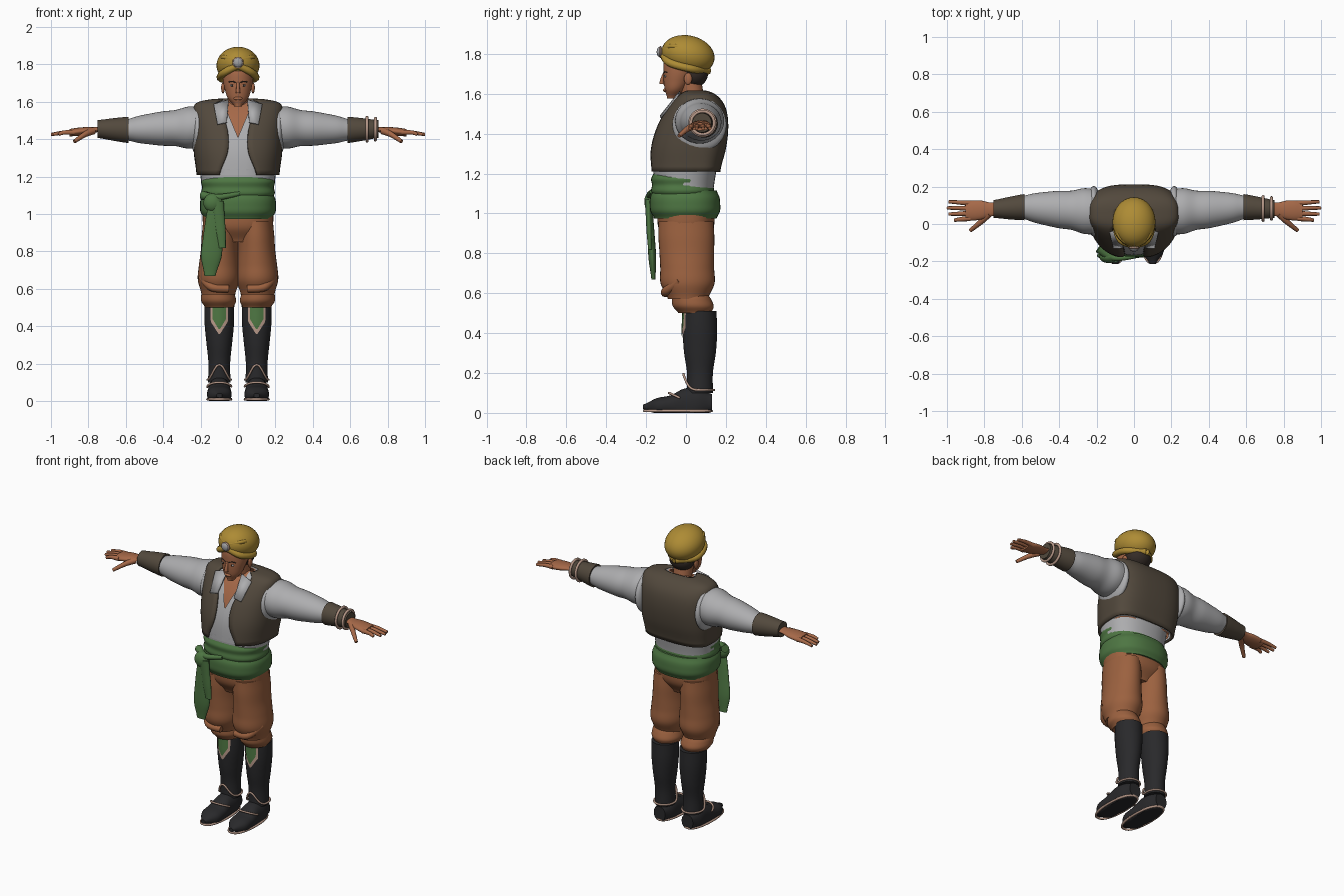
import bpy, bmesh, math
from mathutils import Matrix, Vector

cube = bpy.data.objects.get("Cube")
if cube:
    bpy.data.objects.remove(cube)


def material(name, *rgb):
    m = bpy.data.materials.new(name)
    m.use_nodes = True
    m.diffuse_color = (*rgb, 1)
    m.node_tree.nodes["Principled BSDF"].inputs["Base Color"].default_value = (*rgb, 1)
    return m


GOLD = material("mustard cloth", .42, .26, .035)
WHITE = material("pale grey cloth", .42, .42, .43)
BROWN = material("dark brown leather", .085, .066, .046)
GREEN = material("green cloth", .075, .18, .055)
RUST = material("rust cloth", .33, .12, .05)
SKIN = material("tanned skin", .38, .14, .065)
BLACK = material("black leather", .022, .022, .024)
BEIGE = material("beige trim", .48, .32, .25)
HAIR = material("dark hair", .035, .025, .02)
STONE = material("grey stone", .35, .35, .36)
AXES = {"x": (Vector((0, 1, 0)), Vector((0, 0, 1))),
        "y": (Vector((1, 0, 0)), Vector((0, 0, 1))),
        "z": (Vector((1, 0, 0)), Vector((0, 1, 0)))}


def finish(name, mesh, mat):
    ob = bpy.data.objects.new(name, mesh)
    bpy.context.scene.collection.objects.link(ob)
    mesh.materials.clear()
    mesh.materials.append(mat)
    bpy.ops.object.select_all(action="DESELECT")
    ob.select_set(True)
    bpy.context.view_layer.objects.active = ob
    bpy.ops.object.shade_smooth_by_angle(angle=math.radians(50))
    return ob


def sample(values, t):
    """Smooth (Catmull-Rom) value at t from evenly spaced keys, numbers or vectors."""
    last = len(values) - 1
    i = min(int(t * last), last - 1)
    f = t * last - i
    a, b, c, d = (values[min(max(i + k, 0), last)] for k in (-1, 0, 1, 2))
    return b + f / 2 * (c - a + f * (2 * a - 5 * b + 4 * c - d + f * (3 * (b - c) + d - a)))


def steps(n):
    return [i / n for i in range(n + 1)]


def power(v, p):
    return math.copysign(abs(v) ** p, v)


def bridge(name, rings, mat, closed=True):
    """Join rings of points with quads; closed rings are capped."""
    bm = bmesh.new()
    vs = [[bm.verts.new(p) for p in ring] for ring in rings]
    n = len(vs[0])
    for a, b in zip(vs, vs[1:]):
        for i in range(n if closed else n - 1):
            j = (i + 1) % n
            bm.faces.new((a[i], a[j], b[j], b[i]))
    if closed:
        bm.faces.new(vs[0])
        bm.faces.new(vs[-1])
    bmesh.ops.recalc_face_normals(bm, faces=bm.faces)
    mesh = bpy.data.meshes.new(name)
    bm.to_mesh(mesh)
    bm.free()
    return finish(name, mesh, mat)


def loft(name, start, end, widths, mat, depths=None, ratio=1, axis="z", side=1, p=1):
    """Straight limb whose width and depth follow evenly spaced keys."""
    depths = depths or [w * ratio for w in widths]
    u, v = AXES[axis]
    rings = []
    for t in steps(5 * len(widths)):
        ring = []
        for a in steps(36)[:-1]:
            q = Vector(start).lerp(Vector(end), t)
            q += u * sample(widths, t) * power(math.cos(math.tau * a), p)
            q += v * sample(depths, t) * power(math.sin(math.tau * a), p)
            ring.append((q.x * side, q.y, max(q.z, 0)))
        rings.append(ring)
    return bridge(name, rings, mat)


def tube(name, pts, first, last, mat, side=1, cyclic=False):
    """Round strand through the points, tapering from the first radius to the last."""
    cu = bpy.data.curves.new(name, "CURVE")
    cu.dimensions = "3D"
    cu.bevel_depth = 1
    cu.bevel_resolution = 3
    cu.use_fill_caps = True
    keys = [Vector(q) for q in pts]
    path = keys if cyclic else [sample(keys, t) for t in steps(16)]
    sp = cu.splines.new("POLY")
    sp.points.add(len(path) - 1)
    sp.use_cyclic_u = cyclic
    for i, (q, c) in enumerate(zip(sp.points, path)):
        q.co = (c.x * side, c.y, c.z, 1)
        q.radius = first + (last - first) * i / len(path)
    helper = bpy.data.objects.new(name, cu)
    mesh = bpy.data.meshes.new_from_object(helper)
    bpy.data.objects.remove(helper)
    return finish(name, mesh, mat)


def ball(name, centre, size, mat, tilt=0):
    bm = bmesh.new()
    place = Matrix.Translation(centre) @ Matrix.Rotation(math.radians(tilt), 4, "X")
    bmesh.ops.create_uvsphere(bm, u_segments=32, v_segments=18, radius=1,
                              matrix=place @ Matrix.Diagonal((*size, 1)))
    mesh = bpy.data.meshes.new(name)
    bm.to_mesh(mesh)
    bm.free()
    return finish(name, mesh, mat)


# Trunk: vest, shirt and chest are nested shells of one form, parted at the front
HALF = [.215, .23, .235, .235, .215, .1]
FRONT = [.23, .22, .185, .135, .085, .05]
BACK = [.115, .145, .155, .14, .095, .04]
GAP = [.1, .055, .055, .085, .115, .08]


def shell(name, mat, inset, opening):
    rings = []
    for t in steps(24):
        z = 1.21 + .4 * math.sin(t * math.pi / 2)
        half = sample(HALF, t) - inset
        begin = math.asin(min(.95, opening(t, z) / half) ** 1.25)
        ring = []
        for a in steps(48):
            turn = begin + (math.tau - 2 * begin) * a
            c = math.cos(turn)
            depth, p = (FRONT, .8) if c > 0 else (BACK, .65)
            ring.append((half * power(math.sin(turn), .8 if c > 0 else .65),
                         .05 - (sample(depth, t) - inset) * power(c, p), z))
        rings.append(ring)
    return bridge(name, rings, mat, closed=False)


def thicken(ob, thickness):
    mod = ob.modifiers.new("thickness", "SOLIDIFY")
    mod.thickness, mod.offset = thickness, 0


thicken(shell("vest", BROWN, 0, lambda t, z: sample(GAP, t)), .014)
shell("shirt", WHITE, .014, lambda t, z: min(.07, max(0, z - 1.41) * .42))
shell("chest", SKIN, .024, lambda t, z: 0)
loft("shirt_waist", (0, -.01, 1.12), (0, -.005, 1.24), [.19, .205], WHITE, ratio=.78, p=.85)

# Head and face
loft("neck", (0, .05, 1.5), (0, .02, 1.66), [.07, .058, .058], SKIN)
loft("head", (0, -.07, 1.575), (0, 0, 1.8), [.02, .055, .07, .08, .083, .08], SKIN,
     depths=[.025, .05, .07, .085, .098, .1])
ball("hair", (0, .035, 1.7), (.08, .075, .07), HAIR)
tube("nose", [(0, -.108, 1.705), (0, -.12, 1.67), (0, -.122, 1.648)], .007, .013, SKIN)
ball("lips", (0, -.105, 1.618), (.024, .01, .009), SKIN)
for s in (1, -1):
    ball("eye", (.03 * s, -.102, 1.688), (.013, .007, .006), WHITE)
    ball("pupil", (.03 * s, -.107, 1.688), (.005, .004, .005), HAIR)
    tube("eyebrow", [(.012, -.112, 1.703), (.032, -.106, 1.71), (.05, -.094, 1.705)], .003, .003, HAIR, s)
    ball("ear", (.08 * s, .01, 1.675), (.01, .02, .03), SKIN)

# Turban with crossed folds and a set stone
ball("turban", (0, .01, 1.795), (.115, .135, .097), GOLD, tilt=-13)
for s in (1, -1):
    tube("turban_lower_fold", [(0, -.112, 1.795), (.075, -.08, 1.755), (.09, .03, 1.725), (0, .11, 1.715)],
         .02, .02, GOLD, s)
    tube("turban_upper_fold", [(0, -.118, 1.82), (.08, -.06, 1.838), (.08, .07, 1.81)], .012, .012, GOLD, s)
ball("turban_stone", (0, -.133, 1.81), (.024, .014, .025), STONE)
ball("turban_stone_rim", (0, -.128, 1.81), (.03, .01, .03), BEIGE)

for s in (1, -1):
    # Collar, arms and hands
    flap = [[(.05, -.03, 1.61), (.06, -.125, 1.49)], [(.13, -.045, 1.585), (.11, -.128, 1.48)]]
    thicken(bridge("shirt_collar", [[(x * s, y, z) for x, y, z in r] for r in flap], WHITE, False), .01)
    ball("sleeve_shoulder", (.215 * s, .068, 1.445), (.04, .135, .135), WHITE)
    loft("sleeve", (.2, .065, 1.465), (.6, .09, 1.45), [.12, .122, .105, .1, .09, .078, .06], WHITE,
         ratio=.92, axis="x", side=s)
    loft("bracer", (.585, .09, 1.45), (.75, .08, 1.455), [.07, .06, .048], BROWN, axis="x", side=s)
    loft("palm", (.73, .08, 1.455), (.9, .07, 1.435), [.036, .038, .05, .054, .05], SKIN,
         ratio=.4, axis="x", side=s)
    for i in range(4):
        reach = 1 - .01 * (i - 2) ** 2
        tube("finger", [(.875, .03 + .027 * i, 1.437), (.93, .025 + .03 * i, 1.436), (reach, .02 + .033 * i, 1.426)],
             .015, .008, SKIN, s)
    tube("thumb", [(.775, .055, 1.445), (.82, .01, 1.425), (.875, -.035, 1.388)], .02, .009, SKIN, s)
for x, r in ((.69, .064), (.735, .058)):
    tube("bracelet", [(x, .083 + r * math.cos(math.tau * a), 1.454 + r * math.sin(math.tau * a))
                      for a in steps(28)[:-1]], .008, .008, BEIGE, cyclic=True)

# Sash with knot and tails
loft("sash_upper_wrap", (0, -.017, 1.08), (0, -.017, 1.205), [.18, .197, .192, .197, .18], GREEN, ratio=.8, p=.85)
loft("sash_lower_wrap", (0, -.003, .975), (0, -.007, 1.115), [.18, .2, .203, .2, .185], GREEN, ratio=.87, p=.85)
ball("sash_knot", (-.135, -.175, 1.06), (.05, .034, .05), GREEN)
tube("sash_knot_fold", [(-.19, -.13, 1.1), (-.11, -.18, 1.09), (.01, -.172, 1.11)], .025, .01, GREEN)
loft("sash_long_tail", (-.15, -.163, .67), (-.12, -.185, 1.08), [.03, .055, .052, .045, .035], GREEN, ratio=.35)
loft("sash_short_tail", (-.085, -.18, .82), (-.11, -.19, 1.07), [.02, .028, .03, .033], GREEN, ratio=.5)

# Trousers and boots
SHIN = [.06, .058, .068, .078, .08]
CALF = [.065, .065, .08, .086, .083]
loft("trouser_hips", (0, 0, .85), (0, 0, 1), [.12, .18, .19], RUST, ratio=.76, p=.85)
for s in (1, -1):
    loft("trouser_leg", (.105, .01, .57), (.095, 0, .96), [.09, .112, .108, .1, .097, .092], RUST,
         depths=[.1, .135, .135, .137, .14, .138], side=s)
    loft("trouser_cuff", (.1, .045, .5), (.11, .02, .6), [.075, .093, .09, .08], RUST, ratio=1.1, side=s)
    tube("trouser_fold", [(.19, -.03, .665), (.14, -.1, .61), (.05, -.1, .6)], .025, .02, RUST, s)
    loft("boot_shaft", (.1, .07, .1), (.1, .07, .51), SHIN, BLACK, depths=CALF, side=s)
    loft("boot_foot", (.1, .13, .05), (.1, -.215, .03), [.04, .058, .06, .065, .06, .015], BLACK,
         depths=[.045, .075, .08, .05, .04, .012], axis="y", side=s, p=.85)

    # Shin shield: beige edge under a green field, following the shaft
    for part, mat, width, tip, lift in (("shin_shield_edge", BEIGE, .046, .36, .003),
                                        ("shin_shield", GREEN, .036, .385, .006)):
        rows = []
        for f in steps(16):
            z = tip + (.505 - tip) * f
            t = (z - .1) / .41
            w = width * min(1, .1 + 2 * f)
            rows.append([(s * (.1 + w * u), .07 - lift - sample(CALF, t) * math.sqrt(1 - (w * u / sample(SHIN, t)) ** 2), z)
                         for u in (-1, -.5, 0, .5, 1)])
        bridge(part, rows, mat, False)

    # Trims: pointed ankle edge, instep strap and welt
    turns = [math.tau * a for a in steps(40)[:-1]]
    peak = [max(0, math.cos(a)) for a in turns]
    tube("ankle_trim", [(.1 + .063 * math.sin(a), .07 - (.071 + .012 * k) * math.cos(a), .115 + .08 * k ** 4)
                        for a, k in zip(turns, peak)], .006, .006, BEIGE, s, True)
    tube("instep_trim", [(.1 + .064 * math.cos(a / 2), -.03 - .055 * math.sin(a / 2), .075 + .025 * math.sin(a / 2))
                         for a in turns], .006, .006, BEIGE, s)
    tube("boot_welt", [(.1 + .063 * power(math.sin(a), .8), -.04 - .168 * math.cos(a), .01) for a in turns],
         .007, .007, BEIGE, s, True)
